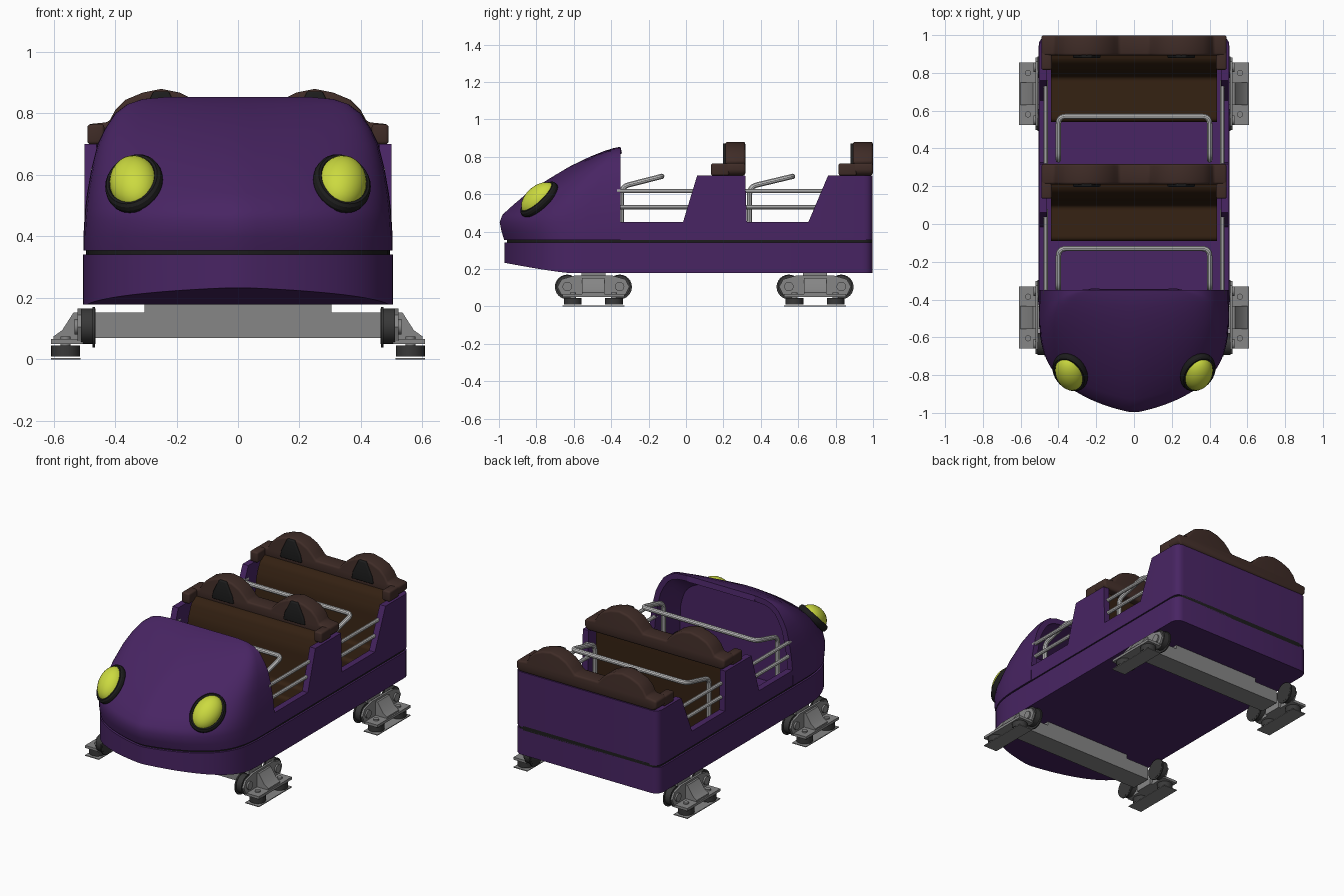
import bpy, bmesh
from math import sin, cos, pi
from mathutils import Vector, Matrix

if "Cube" in bpy.data.objects:
    bpy.data.objects.remove(bpy.data.objects["Cube"])


def material(name, rgb):
    m = bpy.data.materials.new(name)
    m.diffuse_color = (*rgb, 1)
    m.use_nodes = True
    m.node_tree.nodes["Principled BSDF"].inputs["Base Color"].default_value = m.diffuse_color
    return m


PURPLE = material("purple_paint", (.065, .018, .125))
BLACK = material("black_rubber", (.012, .012, .012))
YELLOW = material("yellow_lamp", (.6, .7, .05))
BROWN = material("headrest_brown", (.05, .025, .02))
SEAT = material("seat_brown", (.034, .015, .006))
TYRE = material("tyre_grey", (.04, .04, .04))
STEEL = material("bogie_steel", (.24, .24, .24))
CHROME = material("rail_metal", (.9, .9, .9))


def add(name, bm, mat=None):
    me = bpy.data.meshes.new(name)
    bm.to_mesh(me)
    bm.free()
    ob = bpy.data.objects.new(name, me)
    bpy.context.collection.objects.link(ob)
    if mat:
        me.materials.append(mat)
    return ob


def fillet(pts, radii, n=5, closed=True):
    out = []
    for i, p in enumerate(pts):
        p = Vector(p)
        r = radii[i] if isinstance(radii, (list, tuple)) else radii
        if r == 0 or (not closed and i in (0, len(pts) - 1)):
            out.append(p)
            continue
        a = p + (Vector(pts[i - 1]) - p).normalized() * r
        b = p + (Vector(pts[(i + 1) % len(pts)]) - p).normalized() * r
        for k in range(n + 1):
            t = k / n
            out.append(a * (1 - t) ** 2 + p * 2 * t * (1 - t) + b * t * t)
    return out


def extrude(name, pts, axis, a, b, mat=None, bevel=0):
    """Extrude a 2D profile along an axis from a to b."""
    place = {'x': lambda u, v, w: (w, u, v), 'y': lambda u, v, w: (u, w, v),
             'z': lambda u, v, w: (u, v, w)}[axis]
    bm = bmesh.new()
    lo, hi = [[bm.verts.new(place(p[0], p[1], w)) for p in pts] for w in (a, b)]
    bm.faces.new(lo)
    bm.faces.new(hi)
    for i in range(len(pts)):
        j = (i + 1) % len(pts)
        bm.faces.new((lo[i], lo[j], hi[j], hi[i]))
    bmesh.ops.recalc_face_normals(bm, faces=bm.faces)
    ob = add(name, bm, mat)
    if bevel:
        m = ob.modifiers.new("bevel", 'BEVEL')
        m.width, m.segments, m.limit_method = bevel, 3, 'ANGLE'
    return ob


def box(name, x, y, z, mat=None, bevel=0):
    return extrude(name, [(x[0], y[0]), (x[1], y[0]), (x[1], y[1]), (x[0], y[1])], 'z', *z, mat, bevel)


def cylinder(name, c, r, depth, axis, mat=None):
    bm = bmesh.new()
    rot = Matrix.Rotation(pi / 2, 4, 'Y') if axis == 'x' else Matrix()
    bmesh.ops.create_cone(bm, cap_ends=True, segments=24, radius1=r, radius2=r, depth=depth,
                          matrix=Matrix.Translation(c) @ rot)
    return add(name, bm, mat)


def tube(name, pts, r, bend=0):
    cu = bpy.data.curves.new(name, 'CURVE')
    cu.dimensions, cu.bevel_depth, cu.bevel_resolution, cu.use_fill_caps = '3D', r, 3, True
    cu.materials.append(CHROME)
    pts = fillet(pts, bend, 6, False)
    sp = cu.splines.new('POLY')
    sp.points.add(len(pts) - 1)
    for q, p in zip(sp.points, pts):
        q.co = (*p, 1)
    bpy.context.collection.objects.link(bpy.data.objects.new(name, cu))


def nose(w, yf, n=40):
    """Plan curve of the nose, right side to left: boxy corners, slight point."""
    t = [pi * i / (n - 1) for i in range(n)]
    bow = [.86 * max(sin(a), 0) ** .45 + .14 * (1 - abs(cos(a))) for a in t]
    return [(w * cos(a), -.35 + (yf + .35) * d * (1 if 0 < i < n - 1 else 0))
            for i, (a, d) in enumerate(zip(t, bow))]


def outline(w, yf):
    rear = [(w - .05, .997), (w - .03, .993), (w - .012, .979), (w - .003, .962), (w, .94)]
    return rear + nose(w, yf) + [(-x, y) for x, y in reversed(rear)]


def loft(name, layers, thick, mat, closed=False, bottom=False):
    bm = bmesh.new()
    rows = [[bm.verts.new(p) for p in l] for l in layers]
    n = len(rows[0])
    for a, b in zip(rows, rows[1:]):
        for i in range(n if closed else n - 1):
            j = (i + 1) % n
            bm.faces.new((a[i], b[i], b[j], a[j]))
    if bottom:
        a = rows[0]
        for k in range(n // 2 - 1):
            bm.faces.new((a[k], a[k + 1], a[n - 2 - k], a[n - 1 - k]))
    ob = add(name, bm, mat)
    m = ob.modifiers.new("wall", 'SOLIDIFY')
    m.thickness, m.offset = thick, -1


# lower tub, its underside rising towards the front, and the dark trim line
def under(y):
    return .178 + .055 * min(max((-.62 - y) / .35, 0), 1) ** 1.2


low = outline(.505, -.975)
loft("lower_body", [[(x, y, under(y)) for x, y in low], [(x, y, .342) for x, y in low]], .03, PURPLE, True, True)
loft("trim_line", [[(x, y, z) for x, y in outline(.494, -.96)] for z in (.335, .362)], .012, BLACK, True)

# hood: horizontal slices (z, half width, front y), with a bulkhead inside
slices = [(.354, .503, -.975), (.40, .503, -.99), (.45, .50, -1.0), (.49, .497, -.985), (.54, .491, -.93),
          (.62, .477, -.835), (.70, .457, -.705), (.75, .433, -.62), (.80, .40, -.515), (.83, .36, -.44),
          (.847, .31, -.385), (.853, .24, -.35)]
loft("hood", [[(x, y, z) for x, y in nose(w, f)] for z, w, f in slices], .035, PURPLE)
extrude("hood_bulkhead", [(-.46, .2), (.46, .2), (.45, .55), (.39, .67), (.28, .70), (-.28, .70), (-.39, .67),
                          (-.45, .55)], 'y', -.61, -.59, PURPLE)

# side and rear walls with entry cutouts
u = fillet([(.5, -.35), (.5, .997), (-.5, .997), (-.5, -.35), (-.46, -.35), (-.46, .955), (.46, .955), (.46, -.35)],
           [0, .05, .05, 0, 0, .03, .03, 0])
walls = extrude("side_and_rear_walls", u, 'z', .354, .70, PURPLE)
for prof in ([(-.4, .45), (-.016, .45), (.075, .75), (-.4, .75)],
             [(.325, .45), (.654, .45), (.781, .75), (.315, .75)]):
    cut = extrude("entry_cutter", prof, 'x', -.7, .7)
    cut.hide_render = True
    m = walls.modifiers.new("entry", 'BOOLEAN')
    m.operation, m.object = 'DIFFERENCE', cut

# domed headlamps with dark rims
for s in (-1, 1):
    rot = Vector((s * .36, -.65, .67)).to_track_quat('Z', 'Y').to_matrix().to_4x4()
    base = Matrix.Translation((s * .338, -.785, .572)) @ rot @ Matrix.Rotation(-s * .5, 4, 'Z')
    bm = bmesh.new()
    bmesh.ops.create_uvsphere(bm, u_segments=28, v_segments=16, radius=1)
    bmesh.ops.delete(bm, geom=[v for v in bm.verts if v.co.z < -.1], context='VERTS')
    bm.transform(base @ Matrix.Diagonal((.08, .112, .072, 1)))
    add("headlamp", bm, YELLOW)
    bpy.ops.mesh.primitive_torus_add(major_segments=32, minor_segments=10, major_radius=.084, minor_radius=.014)
    rim = bpy.context.object
    rim.name = "headlamp_rim"
    rim.matrix_world = base @ Matrix.Diagonal((1, 1.28, 1.6, 1))
    rim.data.materials.append(BLACK)

# two seat rows: bench, headrests, pads, lap bar and side rails
half = [(.47, .70), (.49, .72), (.49, .765), (.42, .772), (.40, .81), (.365, .845), (.31, .868), (.25, .88),
        (.19, .868), (.14, .843), (.105, .81), (.08, .78)]
crest = half + [(-x, z) for x, z in reversed(half)]
for d, front, bar0, bar1, r0 in ((0, -.09, -.345, -.13, -.37), (.682, .54, .34, .57, .31)):
    bench = [(front, .2), (front, .42), (.10 + d, .39), (.13 + d, .62), (.17 + d, .71), (.22 + d, .73),
             (.27 + d, .73), (.27 + d, .2)]
    extrude("seat_bench", fillet(bench, .03), 'x', -.44, .44, SEAT)
    extrude("headrest", crest, 'y', .21 + d, .317 + d, BROWN, .012)
    for s in (-1, 1):
        wing = sorted((s * .435, s * .49))
        box("headrest_wing", wing, (.134 + d, .23 + d), (.70, .765), BROWN, .01)
        pad = [(-.075, .745), (.075, .745), (.065, .79), (.025, .872), (-.025, .872), (-.065, .79)]
        extrude("head_pad", [(x + s * .25, z) for x, z in pad], 'y', .197 + d, .22 + d, BLACK, .006)
        for z in (.53, .617):
            tube("side_rail", [(s * .468, r0, z), (s * .468, .08 + d, z)], .012)
    tube("lap_bar", [(.4, bar0, .21), (.4, bar0, .64), (.4, bar1, .695), (-.4, bar1, .695), (-.4, bar0, .64),
                     (-.4, bar0, .21)], .0145, .04)

# wheel bogies
for c in (-.495, .69):
    box("axle_beam", (-.47, .47), (c - .065, c + .065), (.07, .153), STEEL)
    box("axle_mount", (-.305, .305), (c - .065, c + .065), (.15, .185), STEEL)
    for s in (-1, 1):
        span = lambda a, b: sorted((s * a, s * b))
        plate = [(-.17, .06), (.17, .06), (.192, .105), (.17, .145), (.1, .165), (-.1, .165), (-.17, .145),
                 (-.192, .105)]
        extrude("bogie_side_plate", [(c + y, z) for y, z in plate], 'x', *span(.508, .522), STEEL)
        gusset = [(.49, .05), (.6, .05), (.6, .075), (.572, .095), (.535, .153), (.49, .153)]
        extrude("bogie_gusset", [(s * x, z) for x, z in gusset], 'y', c - .06, c + .06, STEEL)
        box("guide_wheel_plate", span(.505, .608), (c - .165, c + .165), (.05, .066), STEEL)
        box("lower_guard_plate", span(.512, .608), (c - .165, c + .165), (0, .005), STEEL)
        for e in (-1, 1):
            cylinder("road_wheel", (s * .487, c + e * .14, .108), .058, .046, 'x', TYRE)
            cylinder("wheel_flange", (s * .469, c + e * .14, .104), .066, .008, 'x', TYRE)
            cylinder("wheel_hub", (s * .522, c + e * .14, .106), .025, .02, 'x', STEEL)
            cylinder("guide_wheel", (s * .561, c + e * .11, .028), .047, .036, 'z', TYRE)
            cylinder("guide_wheel_bolt", (s * .561, c + e * .11, .06), .016, .03, 'z', STEEL)

# apply modifiers, drop cutters, smooth by angle
bpy.context.view_layer.update()
for ob in bpy.data.objects:
    ob.select_set(True)
bpy.context.view_layer.objects.active = walls
bpy.ops.object.convert(target='MESH')
for ob in [o for o in bpy.data.objects if o.hide_render]:
    bpy.data.objects.remove(ob)
for ob in bpy.data.objects:
    ob.select_set(True)
bpy.ops.object.shade_smooth_by_angle(angle=.6)
